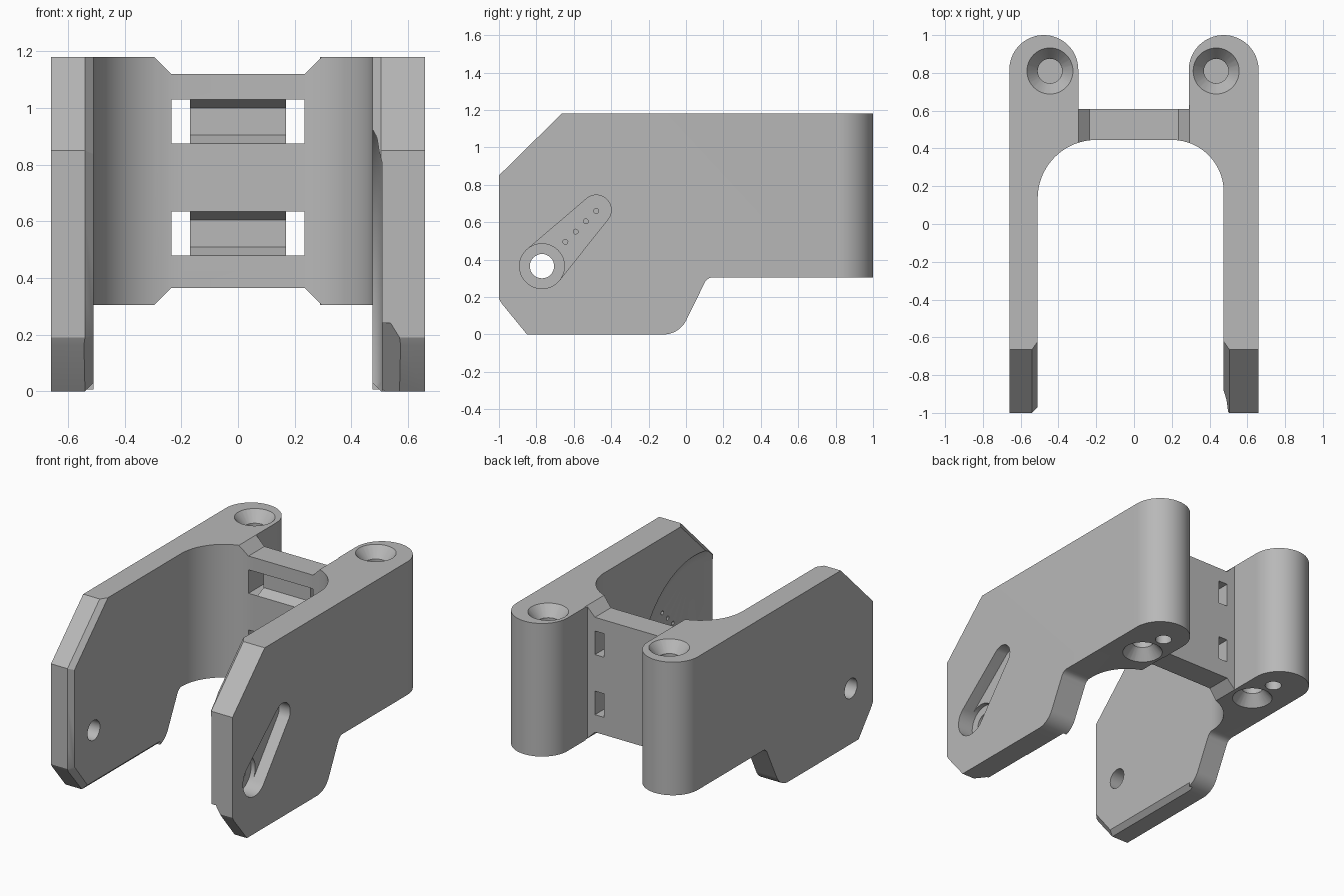
import bpy, bmesh
from math import cos, sin, pi, radians
from mathutils import Vector

cube = bpy.data.objects.get("Cube")
if cube:
    bpy.data.objects.remove(cube, do_unlink=True)

grey = bpy.data.materials.new("matte grey")
grey.use_nodes = True
GREY = (0.48, 0.48, 0.48, 1)
grey.diffuse_color = GREY
grey.node_tree.nodes["Principled BSDF"].inputs["Base Color"].default_value = GREY


def arc(cx, cy, r, a0, a1, n=20):
    """Points along an arc, angles in degrees."""
    steps = [radians(a0 + (a1 - a0) * i / n) for i in range(n + 1)]
    return [(cx + r * cos(a), cy + r * sin(a)) for a in steps]


def add_object(name, bm):
    bmesh.ops.recalc_face_normals(bm, faces=bm.faces)
    mesh = bpy.data.meshes.new(name)
    bm.to_mesh(mesh)
    bm.free()
    mesh.materials.append(grey)
    obj = bpy.data.objects.new(name, mesh)
    bpy.context.collection.objects.link(obj)
    return obj


def prism(name, pts, axis, lo, hi):
    """Extrude a 2D outline along an axis."""
    place = {"x": lambda a, b, t: (t, a, b),
             "y": lambda a, b, t: (a, t, b),
             "z": lambda a, b, t: (a, b, t)}[axis]
    bm = bmesh.new()
    face = bm.faces.new([bm.verts.new(place(a, b, lo)) for a, b in pts])
    ext = bmesh.ops.extrude_face_region(bm, geom=[face])
    step = Vector(place(0, 0, hi - lo))
    for v in ext["geom"]:
        if isinstance(v, bmesh.types.BMVert):
            v.co += step
    return add_object(name, bm)


def hull(name, pts):
    bm = bmesh.new()
    for p in pts:
        bm.verts.new(p)
    bmesh.ops.convex_hull(bm, input=bm.verts)
    return add_object(name, bm)


def combine(obj, tool, operation="DIFFERENCE"):
    tool.hide_render = True
    mod = obj.modifiers.new("combine", "BOOLEAN")
    mod.operation, mod.solver, mod.object = operation, "EXACT", tool
    bpy.ops.object.select_all(action="DESELECT")
    bpy.context.view_layer.objects.active = obj
    obj.select_set(True)
    bpy.ops.object.modifier_apply(modifier=mod.name)
    bpy.data.objects.remove(tool, do_unlink=True)


def disc(y, z, r, x, n=48):
    return [(x, a, b) for a, b in arc(y, z, r, 0, 360, n)[:-1]]


def ring(x, y, z, r, n=48):
    return [(a, b, z) for a, b in arc(x, y, r, 0, 360, n)[:-1]]


TOP, UNDER = 1.18, 0.305
PIVOT = (-0.77, 0.365)
WALL = {-1: 0.51, 1: 0.475}

# Plan outline: two arms, rounded rear posts and the web between them
plan = [(0.66, -1)]
plan += arc(0.475, 0.815, 0.185, 0, 180, 32)
plan += [(0.29, 0.61), (-0.295, 0.61)]
plan += arc(-0.4775, 0.8175, 0.1825, 0, 180, 32)
plan += [(-0.66, -1), (-0.51, -1)]
plan += arc(-0.2, 0.135, 0.31, 180, 90)
plan += arc(0.2, 0.17, 0.275, 90, 0)
plan += [(0.475, -1)]
body = prism("bracket_body", plan, "z", 0, TOP)

# Side outline: clipped front corners and raised underside
side = [(-1.05, 0.85 - 0.05), (-0.665, TOP), (-0.665, TOP + 0.05), (1.05, TOP + 0.05), (1.05, UNDER)]
side = [(-1, 0.19), (-1, 0.85), (-0.665, TOP), (-0.665, TOP + 0.1), (1.1, TOP + 0.1), (1.1, UNDER)]
side += arc(0.145, 0.255, 0.05, 90, 153, 8)
side += arc(-0.12, 0.135, 0.135, -27, -90, 12)
side += [(-0.85, 0), (-0.985, 0.165)]
combine(body, prism("side_outline", side, "x", -1, 1), "INTERSECT")

# Web notches above and below
for edge, lip, out in ((TOP, 1.12, 1.3), (UNDER, 0.365, 0.1)):
    notch = [(-0.295, out), (-0.295, edge), (-0.235, lip),
             (0.235, lip), (0.295, edge), (0.295, out)]
    combine(body, prism("web_notch", notch, "y", 0.3, 0.63))

# Strap slots through the web, joined by a sloped groove at the front
for z in (0.48, 0.875):
    h = 0.155
    for s in (-1, 1):
        slot = [(s * 0.17, z), (s * 0.235, z), (s * 0.235, z + h), (s * 0.17, z + h)]
        combine(body, prism("strap_slot", slot, "y", 0.3, 0.7))
    groove = [(0.4, z), (0.445, z), (0.51, z + 0.03),
              (0.51, z + h - 0.03), (0.445, z + h), (0.4, z + h)]
    combine(body, prism("strap_groove", groove, "x", -0.18, 0.18))


def chamfer(p, q, side_sign, size):
    """Cut the inner edge of an arm between two outline points."""
    p, q = Vector(p), Vector(q)
    along = (q - p).normalized()
    inward = Vector((along.y, -along.x))
    pts = []
    for end in (p - along * 0.04, q + along * 0.04):
        for dx, d in ((-0.05, size + 0.05), (size + 0.05, -0.05), (-0.05, -0.05)):
            c = end + inward * d
            pts.append((side_sign * (WALL[side_sign] + dx), c.x, c.y))
    combine(body, hull("edge_chamfer", pts))


# Chamfers on the inner front edges of both arms
rim = [(-0.12, 0), (-0.85, 0), (-1, 0.19), (-1, 0.85), (-0.665, TOP)]
for s in (-1, 1):
    for i in range(4):
        chamfer(rim[i], rim[i + 1], s, 0.095 if (s, i) == (1, 1) else 0.03)

# Round shallow recess on the inner face of the left arm
combine(body, hull("round_recess", disc(*PIVOT, 0.5, 0.508, 96) + disc(*PIVOT, 0.555, 0.49, 96)
                   + disc(*PIVOT, 0.58, 0.465, 96)))

# Lever pocket, hub seat, pivot bore and pin holes
combine(body, hull("lever_pocket", [p for x in (0.58, 0.7) for p in
                                    disc(*PIVOT, 0.12, x) + disc(-0.48, 0.665, 0.08, x)]))
combine(body, prism("hub_seat", arc(*PIVOT, 0.12, 0, 360, 48)[:-1], "x", 0.55, 0.7))
combine(body, prism("pivot_bore", arc(*PIVOT, 0.065, 0, 360, 32)[:-1], "x", -0.8, 0.8))
for i in range(4):
    pin = arc(-0.645 + 0.055 * i, 0.495 + 0.055 * i, 0.013, 0, 360, 12)[:-1]
    combine(body, prism("pin_hole", pin, "x", 0.4, 0.6))


def screw_hole(x, y, z, inward):
    cone = ring(x, y, z - inward * 0.01, 0.13) + ring(x, y, z + inward * 0.07, 0.065)
    combine(body, hull("countersink", cone))
    bore(x, y, z, inward, 0.065, 0.14)


def bore(x, y, z, inward, r, depth):
    lo, hi = sorted((z - inward * 0.02, z + inward * depth))
    combine(body, prism("bore", arc(x, y, r, 0, 360, 32)[:-1], "z", lo, hi))


# Countersunk screw holes in the posts
for x in (-0.445, 0.435):
    screw_hole(x, 0.81, TOP, -1)
    screw_hole(x, 0.6, UNDER, 1)
    bore(x, 0.8, UNDER, 1, 0.05, 0.2)

bpy.ops.object.select_all(action="DESELECT")
body.select_set(True)
bpy.context.view_layer.objects.active = body
bpy.ops.object.shade_smooth_by_angle(angle=radians(30))
